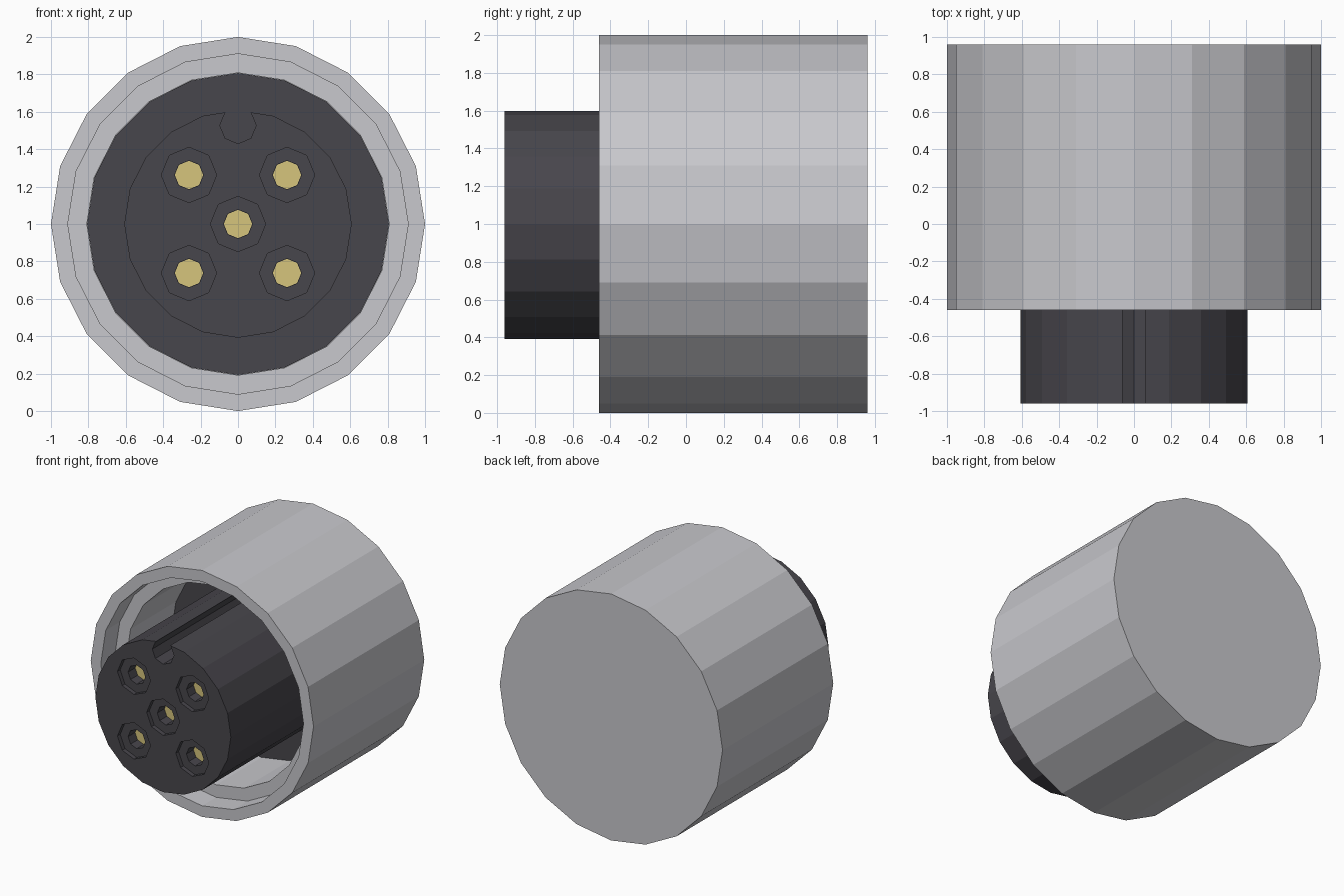
import bpy, bmesh, math

cube = bpy.data.objects.get("Cube")
if cube:
    bpy.data.objects.remove(cube, do_unlink=True)


def make_material(name, color):
    mat = bpy.data.materials.new(name)
    mat.use_nodes = True
    mat.diffuse_color = (*color, 1)
    mat.node_tree.nodes["Principled BSDF"].inputs["Base Color"].default_value = (*color, 1)
    return mat


silver = make_material("silver metal", (0.58, 0.58, 0.61))
dark = make_material("dark plastic", (0.064, 0.061, 0.072))
gold = make_material("gold contact", (0.67, 0.56, 0.20))


def turned(name, profile, sides, mat, x=0, z=1):
    """Turn a (radius, y) profile about the y axis and cap both ends."""
    bm = bmesh.new()
    rings = []
    for r, y in profile:
        angles = [2 * math.pi * i / sides for i in range(sides)]
        rings.append([bm.verts.new((x + r * math.cos(a), y, z + r * math.sin(a)))
                      for a in angles])
    for a, b in zip(rings, rings[1:]):
        for i in range(sides):
            j = (i + 1) % sides
            bm.faces.new((a[i], a[j], b[j], b[i]))
    bm.faces.new(rings[0])
    bm.faces.new(rings[-1])
    bmesh.ops.recalc_face_normals(bm, faces=bm.faces)
    mesh = bpy.data.meshes.new(name)
    bm.to_mesh(mesh)
    bm.free()
    mesh.materials.append(mat)
    obj = bpy.data.objects.new(name, mesh)
    bpy.context.collection.objects.link(obj)
    return obj


def cut(target, cutter):
    mod = target.modifiers.new("cut", "BOOLEAN")
    mod.operation = "DIFFERENCE"
    mod.solver = "EXACT"
    mod.object = cutter
    bpy.context.view_layer.objects.active = target
    bpy.ops.object.modifier_apply(modifier=mod.name)
    bpy.data.objects.remove(cutter, do_unlink=True)


SIDES = 20
FRONT, RIM, STEP, FLOOR, BACK = -0.96, -0.46, -0.28, 0.30, 0.96

# Outer shell with a stepped socket
turned("outer_shell", [(1, BACK), (1, RIM), (0.91, RIM), (0.91, STEP),
                       (0.808, STEP), (0.808, FLOOR + 0.01)], SIDES, silver)

# Dark floor of the socket
turned("socket_floor", [(0.807, FLOOR), (0.807, FLOOR + 0.009)], SIDES, dark)

# Central insert with key groove
insert = turned("insert", [(0.608, FRONT), (0.608, FLOOR + 0.005)], SIDES, dark)
cut(insert, turned("groove_cutter", [(0.097, FRONT - 0.1), (0.097, FLOOR + 0.1)],
                   8, dark, z=1.527))

# Five counterbored contact holes with gold contacts
PITCH = 0.262
HOLE_END = FRONT + 0.13
places = [(0, 0)] + [(sx * PITCH, sz * PITCH) for sx in (-1, 1) for sz in (-1, 1)]
for n, (x, z) in enumerate(places, 1):
    hole = [(0.148, FRONT - 0.1), (0.148, FRONT + 0.035),
            (0.077, FRONT + 0.035), (0.077, HOLE_END)]
    cut(insert, turned("hole_cutter", hole, 8, dark, x, 1 + z))
    turned(f"contact_{n}", [(0.076, HOLE_END - 0.006), (0.076, HOLE_END + 0.002)],
           8, gold, x, 1 + z)
